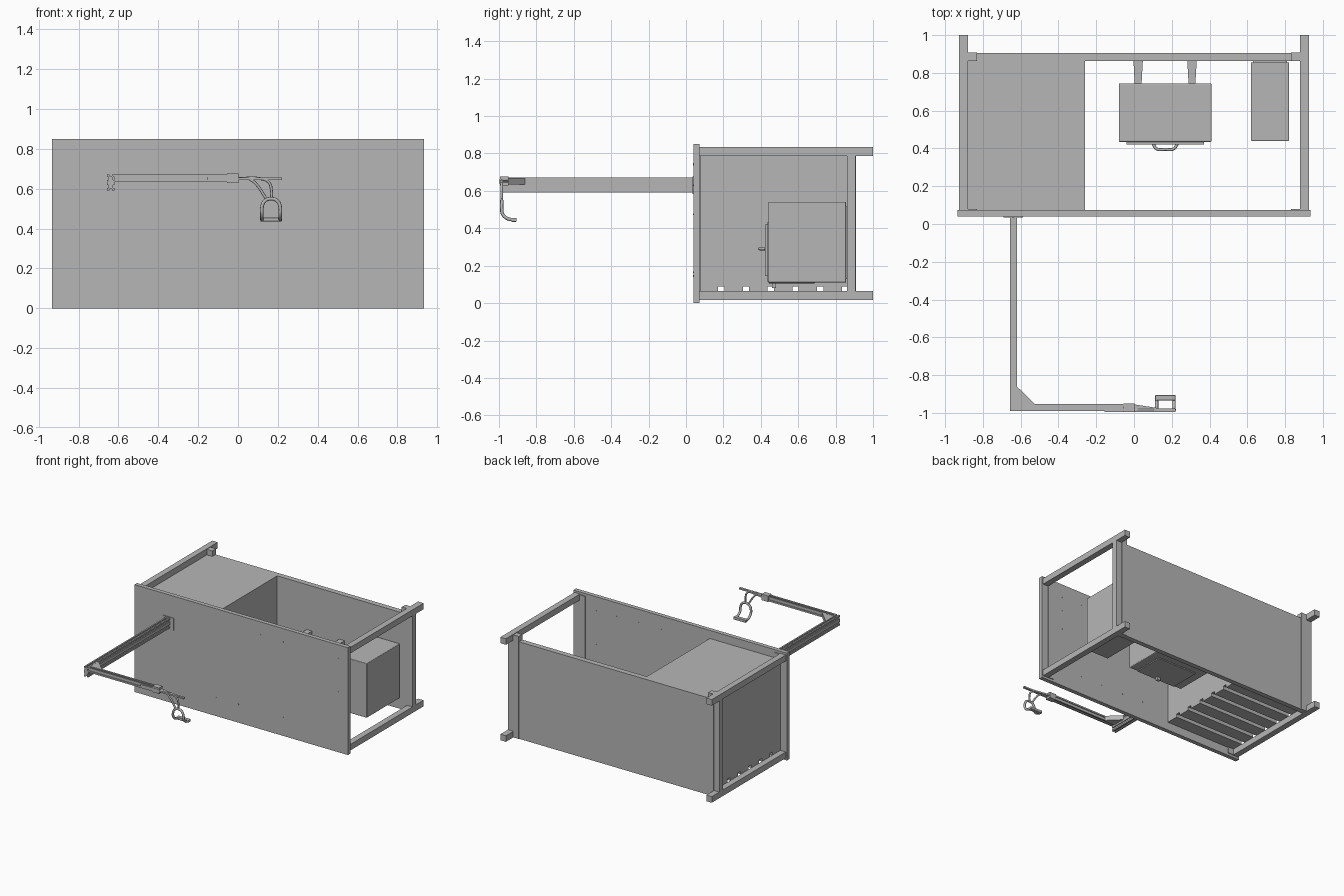
import bpy
import bmesh
import math
from mathutils import Matrix, Vector

default_cube = bpy.data.objects.get("Cube")
if default_cube:
    bpy.data.objects.remove(default_cube, do_unlink=True)

# One plain grey for everything
grey = bpy.data.materials.new("plain_grey")
grey.use_nodes = True
colour = (0.47, 0.47, 0.47, 1)
grey.diffuse_color = colour
grey.node_tree.nodes["Principled BSDF"].inputs["Base Color"].default_value = colour


def add_mesh(name, bm):
    mesh = bpy.data.meshes.new(name)
    bmesh.ops.recalc_face_normals(bm, faces=bm.faces)
    bm.to_mesh(mesh)
    bm.free()
    mesh.materials.append(grey)
    obj = bpy.data.objects.new(name, mesh)
    bpy.context.collection.objects.link(obj)
    return obj


def boxes(name, *bounds, bevel=0):
    """Join boxes given as ((x0, x1), (y0, y1), (z0, z1))."""
    bm = bmesh.new()
    for spans in bounds:
        centre = Vector([(low + high) / 2 for low, high in spans])
        size = Vector([high - low for low, high in spans])
        matrix = Matrix.Translation(centre) @ Matrix.Diagonal(size.to_4d())
        bmesh.ops.create_cube(bm, size=1, matrix=matrix)
    obj = add_mesh(name, bm)
    if bevel:
        modifier = obj.modifiers.new("rounded_edges", "BEVEL")
        modifier.width = bevel
        modifier.segments = 3
    return obj


def prism(name, outline, bottom, top):
    """Raise a flat xy outline from one height to another."""
    bm = bmesh.new()
    face = bm.faces.new([bm.verts.new((x, y, bottom)) for x, y in outline])
    result = bmesh.ops.extrude_face_region(bm, geom=[face])
    verts = [v for v in result["geom"] if isinstance(v, bmesh.types.BMVert)]
    bmesh.ops.translate(bm, verts=verts, vec=(0, 0, top - bottom))
    return add_mesh(name, bm)


def rods(name, radius, *paths):
    """Round bars along point paths, with smooth bends."""
    curve = bpy.data.curves.new(name, "CURVE")
    curve.dimensions = "3D"
    curve.bevel_depth = radius
    curve.bevel_resolution = 2
    curve.resolution_u = 6
    curve.use_fill_caps = True
    for points in paths:
        spline = curve.splines.new("BEZIER")
        spline.bezier_points.add(len(points) - 1)
        for knot, position in zip(spline.bezier_points, points):
            knot.co = position
            knot.handle_left_type = knot.handle_right_type = "AUTO"
    curve.materials.append(grey)
    obj = bpy.data.objects.new(name, curve)
    bpy.context.collection.objects.link(obj)
    return obj


def slotted_bar(name, across, upward, length, axis, cells):
    """Slotted profile bar: a core with square corner ribs."""
    rib, slot = 0.012, 0.007
    (a, b), (low, high) = across, upward
    core = ((a + slot, b - slot), (low + slot, high - slot))
    sections = [core]
    step = (high - low) / cells
    for cell in range(cells):
        base = low + cell * step
        for start in (base, base + step - rib):
            for side in (a, b - rib):
                sections.append(((side, side + rib), (start, start + rib)))
    spans = []
    for wide, tall in sections:
        spans.append((wide, length, tall) if axis == "y" else (length, wide, tall))
    return boxes(name, *spans)


# Main framework
outer, inner = 0.926, 0.878
front, rear = 0.073, 0.905
floor, ceiling = 0.065, 0.786
boxes("front_panel", ((-0.935, 0.935), (0.04, front), (0, 0.85)))
boxes("back_panel",
      ((-inner, inner), (0.867, rear), (0.018, ceiling)),
      ((-outer, outer), (0.862, rear), (floor, ceiling)))
for side, label in ((-1, "right"), (1, "left")):
    across = tuple(sorted((side * inner, side * outer)))
    lug = tuple(sorted((side * 0.83, side * inner)))
    boxes(label + "_top_rail", (across, (front, 1), (ceiling, 0.834)))
    boxes(label + "_bottom_rail", (across, (front, 1), (0.017, floor)))
    boxes(label + "_fixing_strips",
          (lug, (front, 0.08), (0.018, 0.83)),
          (lug, (0.864, 0.909), (0.018, 0.83)))

# Closed cabinet with slats along its underside
cabinet_x = (-inner, -0.26)
boxes("cabinet", (cabinet_x, (front, 0.867), (0.09, ceiling)))
slats = 6
pitch = (0.867 - front) / slats
boxes("cabinet_slats", *[
    (cabinet_x, (front + i * pitch, front + (i + 0.75) * pitch), (floor, 0.09))
    for i in range(slats)])

# Equipment case with doors, handle, knob and wall brackets
boxes("equipment_case", ((-0.08, 0.41), (0.435, 0.745), (0.115, 0.435)), bevel=0.006)
boxes("case_front_door", ((-0.04, 0.37), (0.422, 0.436), (0.145, 0.42)))
boxes("case_bottom_door", ((-0.01, 0.34), (0.44, 0.69), (0.106, 0.116)), bevel=0.004)
boxes("case_bottom_knob", ((0.15, 0.18), (0.46, 0.48), (0.082, 0.108)))
rods("case_handle", 0.008, [
    (0.1, 0.425, 0.29), (0.12, 0.398, 0.29), (0.165, 0.395, 0.29),
    (0.21, 0.398, 0.29), (0.23, 0.425, 0.29)])
for label, middle in (("right", 0.022), ("left", 0.307)):
    prism(label + "_case_bracket", [
        (middle - 0.018, 0.74), (middle + 0.018, 0.74),
        (middle + 0.025, 0.867), (middle - 0.025, 0.867)], 0.25, 0.43)

# Narrow box hung on the back panel
boxes("narrow_box", ((0.62, 0.82), (0.44, 0.856), (0.11, 0.54)), bevel=0.004)
boxes("narrow_box_mount", ((0.63, 0.81), (0.855, 0.867), (0.13, 0.52)))

# Bolt heads on both faces of the front panel
spots = [(-0.22 + i * 0.195, z) for i in range(5) for z in (0.145, 0.745)]
spots += [(x, z) for x in (0.74, 0.85) for z in (0.165, 0.475, 0.63, 0.74)]
bm = bmesh.new()
for x, z in spots:
    matrix = Matrix.Translation((x, 0.0565, z)) @ Matrix.Rotation(math.pi / 2, 4, "X")
    bmesh.ops.create_cone(bm, cap_ends=True, segments=8, radius1=0.005,
                          radius2=0.005, depth=0.036, matrix=matrix)
add_mesh("panel_bolts", bm)

# Cantilever arm
boxes("arm_mount", ((-0.69, -0.587), (0.034, 0.041), (0.583, 0.677)))
slotted_bar("long_arm", (-0.657, -0.62), (0.592, 0.671), (-0.99, 0.035), "y", 2)
slotted_bar("cross_arm", (-0.99, -0.953), (0.633, 0.671), (-0.62, 0), "x", 1)
prism("corner_gusset", [(-0.62, -0.86), (-0.62, -0.953), (-0.525, -0.953)], 0.633, 0.67)
boxes("cross_arm_clamp",
      ((-0.155, 0), (-0.996, -0.982), (0.638, 0.664)),
      ((-0.055, 0.003), (-0.994, -0.95), (0.629, 0.676)))
prism("hanger_plate", [(0, -0.955), (0.15, -0.978), (0.22, -0.978),
                       (0.22, -0.995), (0, -0.995)], 0.645, 0.657)

# Bent hanger and looped stirrup at the arm tip
plane = -0.985
rods("hanger_rods", 0.007,
     [(0, plane, 0.651), (0.11, plane, 0.651), (0.155, plane, 0.632),
      (0.168, plane, 0.59), (0.168, plane, 0.55)],
     [(0.06, plane, 0.648), (0.085, plane, 0.63), (0.145, plane, 0.545)])
centre, half = 0.166, 0.046
leg = [(half, -0.92, 0.445), (half, -0.955, 0.452), (half, -0.98, 0.475),
       (half, plane, 0.505), (half * 0.72, plane, 0.537)]
loop = [(centre + x, y, z) for x, y, z in leg]
loop.append((centre, plane, 0.55))
loop += [(centre - x, y, z) for x, y, z in reversed(leg)]
rods("stirrup_loop", 0.009, loop)
boxes("stirrup_foot", ((0.112, 0.22), (-0.935, -0.905), (0.435, 0.456)), bevel=0.004)
